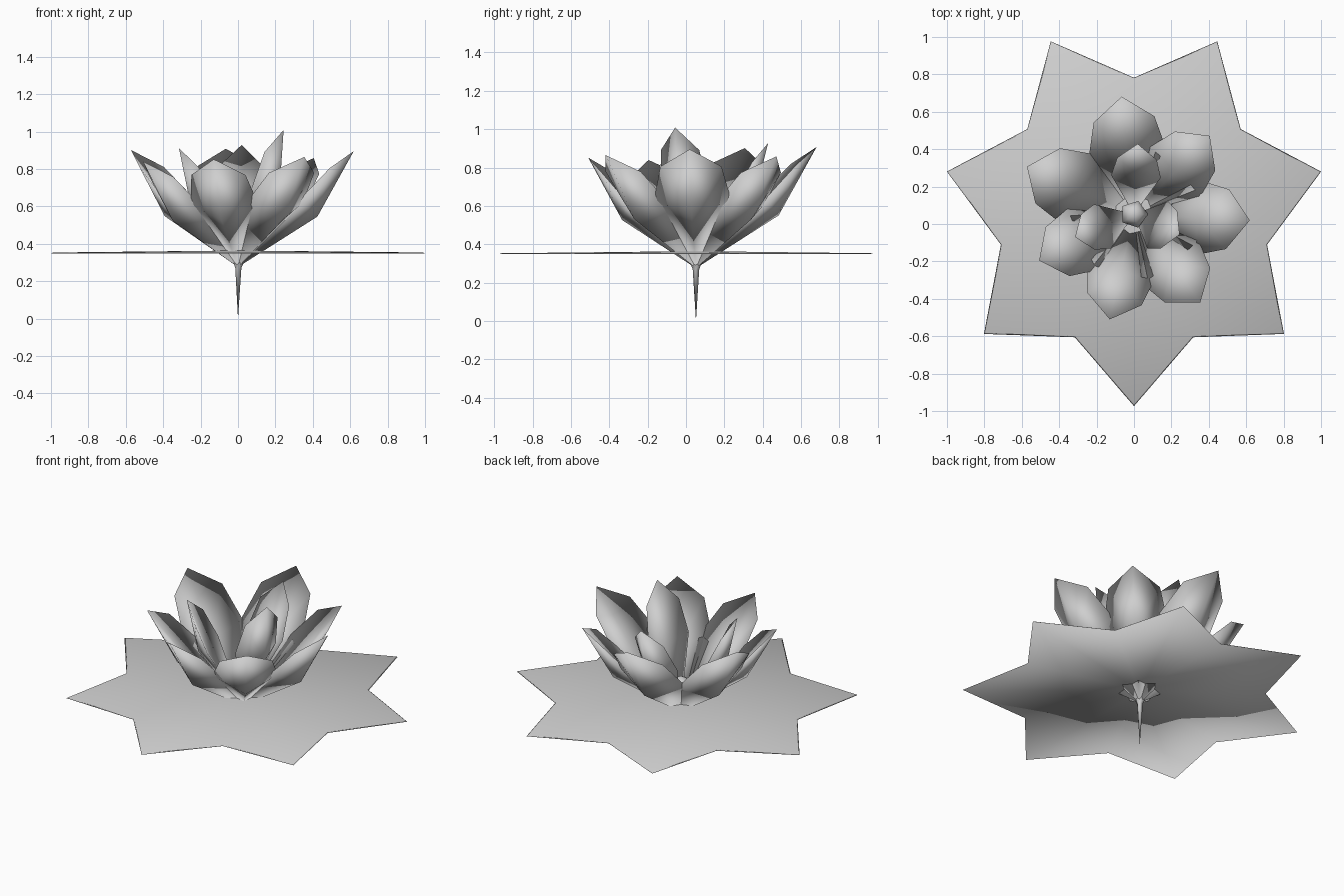
import bpy, bmesh
from math import sin, cos, pi, radians
from mathutils import Vector, Matrix

if "Cube" in bpy.data.objects:
    bpy.data.objects.remove(bpy.data.objects["Cube"])

gray = bpy.data.materials.new("soft gray")
gray.use_nodes = True
gray.diffuse_color = (0.62, 0.62, 0.62, 1)
gray.node_tree.nodes["Principled BSDF"].inputs["Base Color"].default_value = (0.62, 0.62, 0.62, 1)

CENTRE_Y = 0.052
BASE_Z = 0.275


def finish(name, bm):
    """Turn a bmesh into a smooth shaded object."""
    bmesh.ops.recalc_face_normals(bm, faces=bm.faces)
    for f in bm.faces:
        f.smooth = True
    mesh = bpy.data.meshes.new(name)
    bm.to_mesh(mesh)
    bm.free()
    mesh.materials.append(gray)
    ob = bpy.data.objects.new(name, mesh)
    ob.location = (0, CENTRE_Y, 0)
    bpy.context.collection.objects.link(ob)
    return ob


def fan(bm, ring, hub):
    for a, b in zip(ring, ring[1:] + ring[:1]):
        bm.faces.new((a, b, hub))


def petal(name, angle, scale, width=1.0, lift=0.0):
    """Cupped petal: a shared rim with an inner and an outer hub."""
    bm = bmesh.new()
    half = [(0.34, 0.20, 0.36), (0.50, 0.16, 0.53)]
    rim = [(0, 0, 0)] + half + [(0.62, 0, 0.62)]
    rim += [(r, -t, z) for r, t, z in reversed(half)]
    ring = [bm.verts.new((r, t * width, z)) for r, t, z in rim]
    fan(bm, ring, bm.verts.new((0.34, 0, 0.28)))
    fan(bm, ring, bm.verts.new((0.425, 0, 0.27)))
    m = (Matrix.Translation((0, 0, BASE_Z)) @ Matrix.Rotation(radians(angle), 4, "Z")
         @ Matrix.Rotation(-radians(lift), 4, "Y") @ Matrix.Scale(scale, 4))
    bmesh.ops.transform(bm, matrix=m, verts=bm.verts)
    return finish(name, bm)


# Outer petals
outer = [(96, 1.02), (46, 0.94), (-3, 1.0), (-53, 0.95), (-103, 0.93), (-154, 0.91), (156, 1.01)]
for i, (angle, scale) in enumerate(outer):
    petal(f"outer_petal_{i + 1}", angle, scale)

# Inner petals, steeper and narrower
inner = [(87, 0.86, 15), (-159, 0.82, 17), (-24, 0.89, 25)]
for i, (angle, scale, lift) in enumerate(inner):
    petal(f"inner_petal_{i + 1}", angle, scale, 0.77, lift)

# Stem and bud, one five-sided turned form
bm = bmesh.new()
rings = []
for r, z in [(0.018, 0.27), (0.035, 0.31), (0.075, 0.44), (0.045, 0.48)]:
    rings.append([bm.verts.new((r * cos(2 * pi * k / 5), r * sin(2 * pi * k / 5), z)) for k in range(5)])
for low, high in zip(rings, rings[1:]):
    for k in range(5):
        n = (k + 1) % 5
        bm.faces.new((low[k], low[n], high[n], high[k]))
fan(bm, rings[0], bm.verts.new((0, 0, 0)))
fan(bm, rings[-1], bm.verts.new((0, 0, 0.50)))
finish("stem_and_bud", bm)

# Seven-pointed leaf, a thin plate slightly domed in the middle
bm = bmesh.new()
plate = []
for grow, z in [(0.99, 0.353), (1.0, 0.348)]:
    ring = []
    for k in range(14):
        a = -pi / 2 + k * pi / 7
        r = (0.73 if k % 2 else 1.026) * grow
        ring.append(bm.verts.new((r * cos(a), r * sin(a), z)))
    plate.append(ring)
top, bottom = plate
for k in range(14):
    n = (k + 1) % 14
    bm.faces.new((top[k], top[n], bottom[n], bottom[k]))
fan(bm, top, bm.verts.new((0, 0, 0.364)))
fan(bm, bottom, bm.verts.new((0, 0, 0.356)))
finish("star_leaf", bm)
